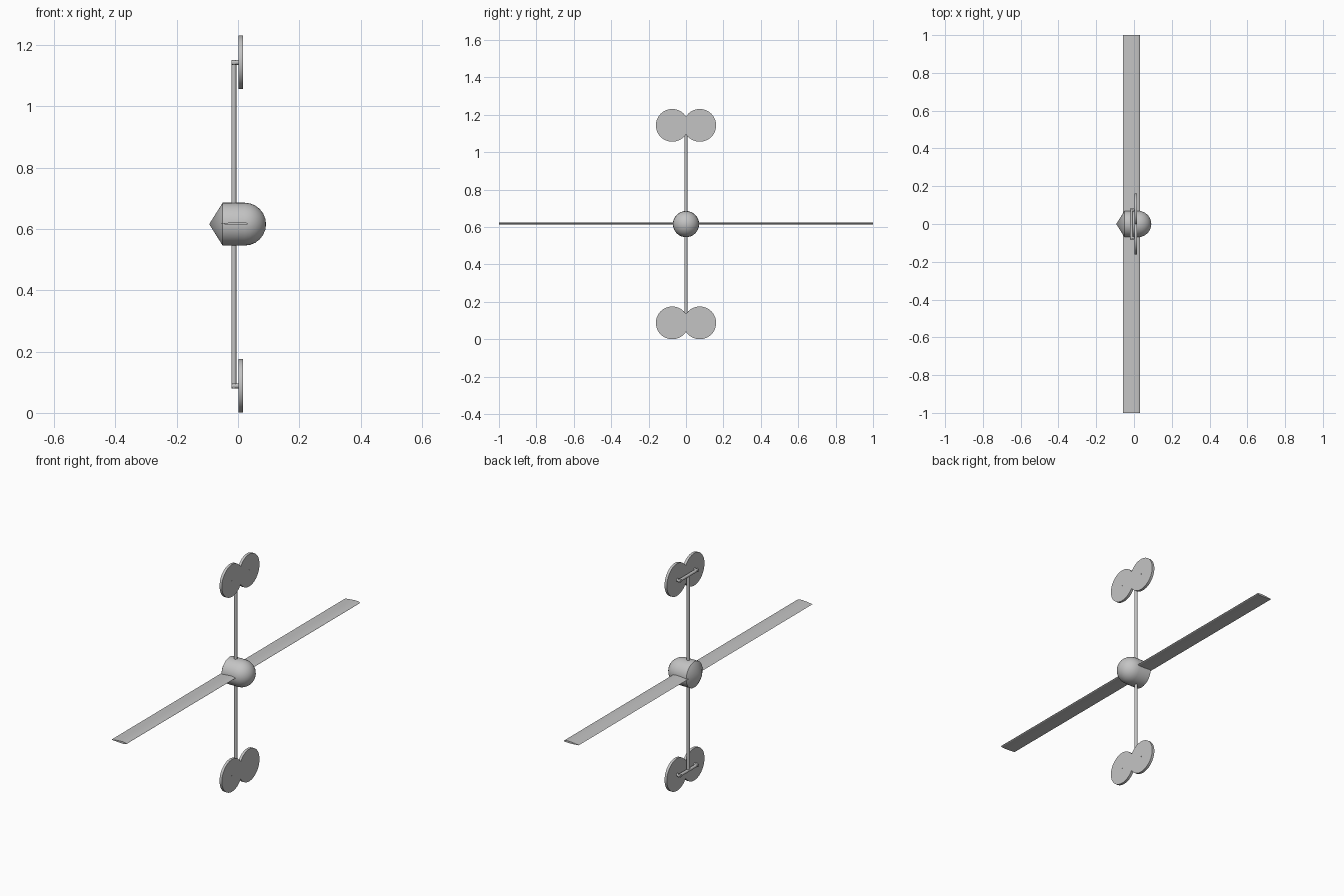
import bpy, bmesh, math
from mathutils import Vector

if "Cube" in bpy.data.objects:
    bpy.data.objects.remove(bpy.data.objects["Cube"])

MID = 0.616      # height of the body axis
ARM = 0.528      # distance from the axis to each rotor pair
ROTOR_Y = 0.0735

grey = bpy.data.materials.new("plain grey")
grey.use_nodes = True
grey.diffuse_color = (0.55, 0.55, 0.55, 1)
grey.node_tree.nodes["Principled BSDF"].inputs["Base Color"].default_value = grey.diffuse_color


def finish(obj, name):
    obj.name = name
    obj.data.materials.append(grey)
    bpy.ops.object.select_all(action="DESELECT")
    obj.select_set(True)
    bpy.context.view_layer.objects.active = obj
    bpy.ops.object.shade_smooth_by_angle(angle=math.radians(32))
    return obj


def rod(name, start, end, radius, sides=16):
    a, b = Vector(start), Vector(end)
    bpy.ops.mesh.primitive_cylinder_add(
        vertices=sides, radius=radius, depth=(b - a).length, location=(a + b) / 2,
        rotation=(b - a).to_track_quat("Z", "Y").to_euler())
    return finish(bpy.context.object, name)


def from_bmesh(name, bm):
    bmesh.ops.recalc_face_normals(bm, faces=bm.faces)
    mesh = bpy.data.meshes.new(name)
    bm.to_mesh(mesh)
    bm.free()
    obj = bpy.data.objects.new(name, mesh)
    bpy.context.collection.objects.link(obj)
    return finish(obj, name)


# Body: cone tail, straight barrel and domed nose, turned around the x axis
R, DOME_X = 0.07, 0.0215
profile = [(-0.094, 0), (-0.05, R)]
for i in range(7):
    t = math.pi / 2 * i / 6
    profile.append((DOME_X + R * math.sin(t), R * math.cos(t) if i < 6 else 0))
bm = bmesh.new()
verts = [bm.verts.new((x, 0, MID + r)) for x, r in profile]
edges = [bm.edges.new(pair) for pair in zip(verts, verts[1:])]
bmesh.ops.spin(bm, geom=verts + edges, cent=(0, 0, MID), axis=(1, 0, 0),
               angle=math.tau, steps=32)
bmesh.ops.remove_doubles(bm, verts=bm.verts, dist=0.0001)
from_bmesh("body", bm)

# Wing: one thin airfoil section, rounded toward the nose, swept along y
LEAD, CHORD, THICK = 0.032, 0.09, 0.011
STEPS = 10


def half_thickness(c):
    return THICK * 5 * (0.297 * math.sqrt(c) - 0.126 * c - 0.352 * c**2
                        + 0.284 * c**3 - 0.103 * c**4)


stations = [(1 - math.cos(math.pi * i / STEPS)) / 2 for i in range(STEPS + 1)]
upper = [(c, 1.15 * half_thickness(c)) for c in stations]
lower = [(c, -0.75 * half_thickness(c)) for c in stations[-2:0:-1]]
bm = bmesh.new()
section = [bm.verts.new((LEAD - CHORD * c, -1, MID + 0.001 + h)) for c, h in upper + lower]
face = bm.faces.new(section)
swept = bmesh.ops.extrude_face_region(bm, geom=[face], use_keep_orig=True)["geom"]
bmesh.ops.translate(bm, vec=(0, 2, 0),
                    verts=[v for v in swept if isinstance(v, bmesh.types.BMVert)])
from_bmesh("wing", bm)

# Upright mast through the body
MAST_X = -0.0135
rod("mast", (MAST_X, 0, MID - ARM), (MAST_X, 0, MID + ARM), 0.008)

# Rotor pairs at the top and bottom of the mast
for level, s in (("upper", 1), ("lower", -1)):
    z = MID + s * ARM
    rod(level + "_crossbar", (MAST_X, -0.08, z), (MAST_X, 0.08, z), 0.008)
    for side, y in (("left", ROTOR_Y), ("right", -ROTOR_Y)):
        rod(f"{level}_{side}_motor", (-0.022, y, z), (0.001, y, z), 0.008)
        rod(f"{level}_{side}_shaft", (-0.005, y, z), (0.0165, y, z), 0.003, 8)
        rod(f"{level}_{side}_rotor_disc", (0.002, y, z), (0.016, y, z), 0.0875, 48)
